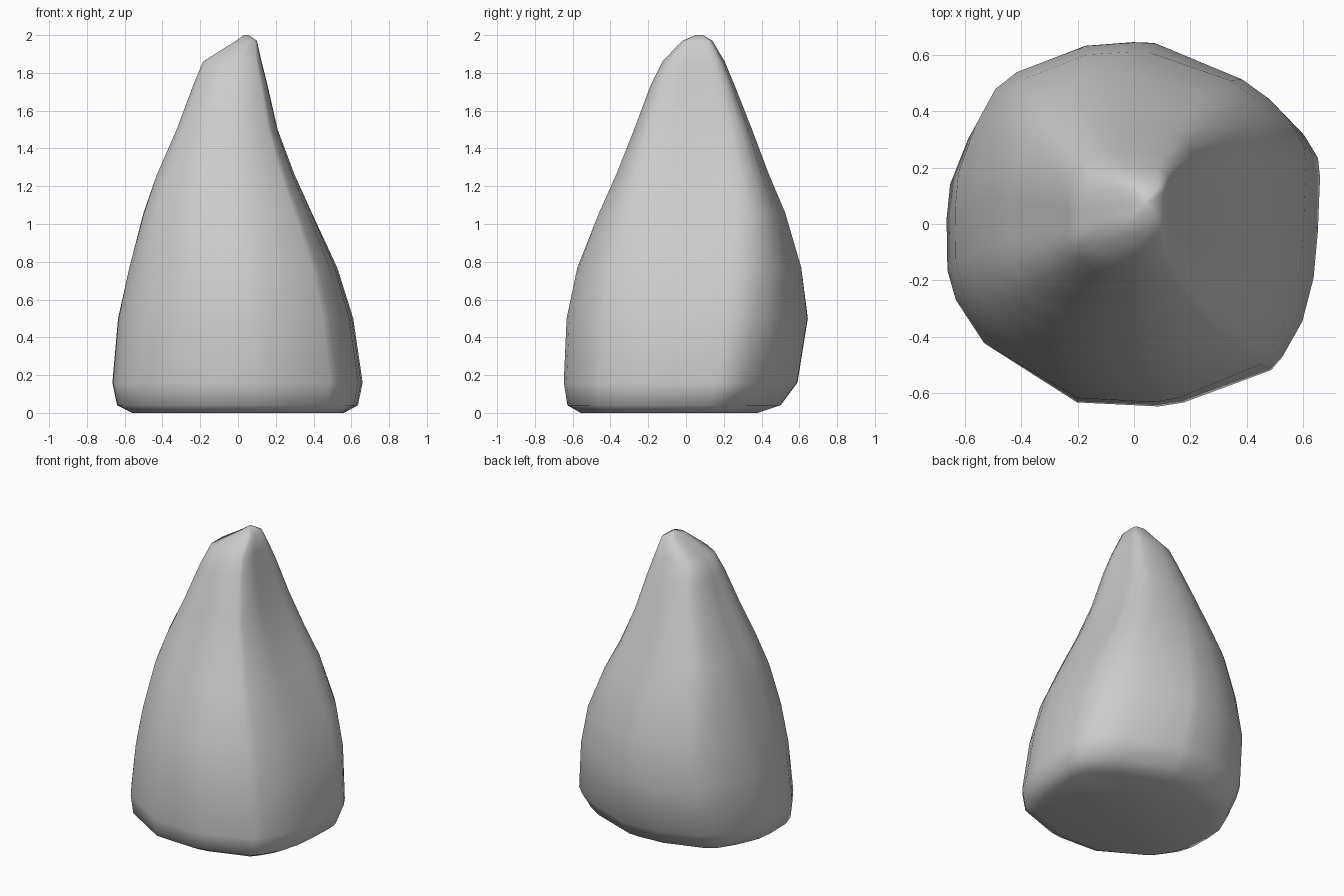
import bpy, bmesh

if "Cube" in bpy.data.objects:
    bpy.data.objects.remove(bpy.data.objects["Cube"])

# Irregular plan outline of the rock, seen from above
outline = [(.66, .2), (.64, .27), (.59, .35), (.51, .43), (.41, .5), (.09, .64),
           (.01, .65), (-.17, .635), (-.43, .54), (-.51, .48), (-.585, .35),
           (-.65, .18), (-.665, .05), (-.66, -.14), (-.63, -.25), (-.53, -.41),
           (-.2, -.63), (.09, -.645), (.18, -.63), (.49, -.51), (.53, -.46),
           (.6, -.33), (.64, -.17), (.655, 0)]

# Height, left, right, front, back extents, corner fullness
levels = [(0, -.56, .56, -.56, .38, 0),
          (.04, -.64, .635, -.63, .5, 0),
          (.16, -.665, .66, -.65, .59, 0),
          (.5, -.635, .61, -.635, .645, 0),
          (.77, -.575, .525, -.575, .61, .05),
          (1.06, -.5, .39, -.46, .525, .12),
          (1.26, -.43, .3, -.37, .44, .15),
          (1.5, -.325, .21, -.275, .35, .18),
          (1.74, -.235, .155, -.185, .255, .2),
          (1.86, -.185, .125, -.125, .205, .2),
          (1.97, -.01, .1, -.02, .14, .2),
          (2, .03, .055, .05, .09, 0)]


def fullness(k, u, v):
    # The back right corner is fuller and the back left corner is rounder
    if v > 0:
        return 2 * k + .06 if u > 0 else .4 * k
    return k


def clamp(t):
    return max(-1, min(1, t))


# Rock body: loft the outline through all levels
bm = bmesh.new()
rings = []
for z, x0, x1, y0, y1, k in levels:
    ring = []
    for px, py in outline:
        u, v = px / .663, py / .648
        f = 1 + fullness(k, u, v) * abs(u * v)
        x = (x0 + x1) / 2 + (x1 - x0) / 2 * clamp(u * f)
        y = (y0 + y1) / 2 + (y1 - y0) / 2 * clamp(v * f)
        ring.append(bm.verts.new((x, y, z)))
    rings.append(ring)
n = len(outline)
for a, b in zip(rings, rings[1:]):
    for i in range(n):
        j = (i + 1) % n
        bm.faces.new((a[i], a[j], b[j], b[i]))
bm.faces.new(rings[0][::-1])
bm.faces.new(rings[-1])
bmesh.ops.recalc_face_normals(bm, faces=bm.faces)
for face in bm.faces:
    face.smooth = True
mesh = bpy.data.meshes.new("rock")
bm.to_mesh(mesh)
bm.free()
rock = bpy.data.objects.new("rock", mesh)
bpy.context.collection.objects.link(rock)
